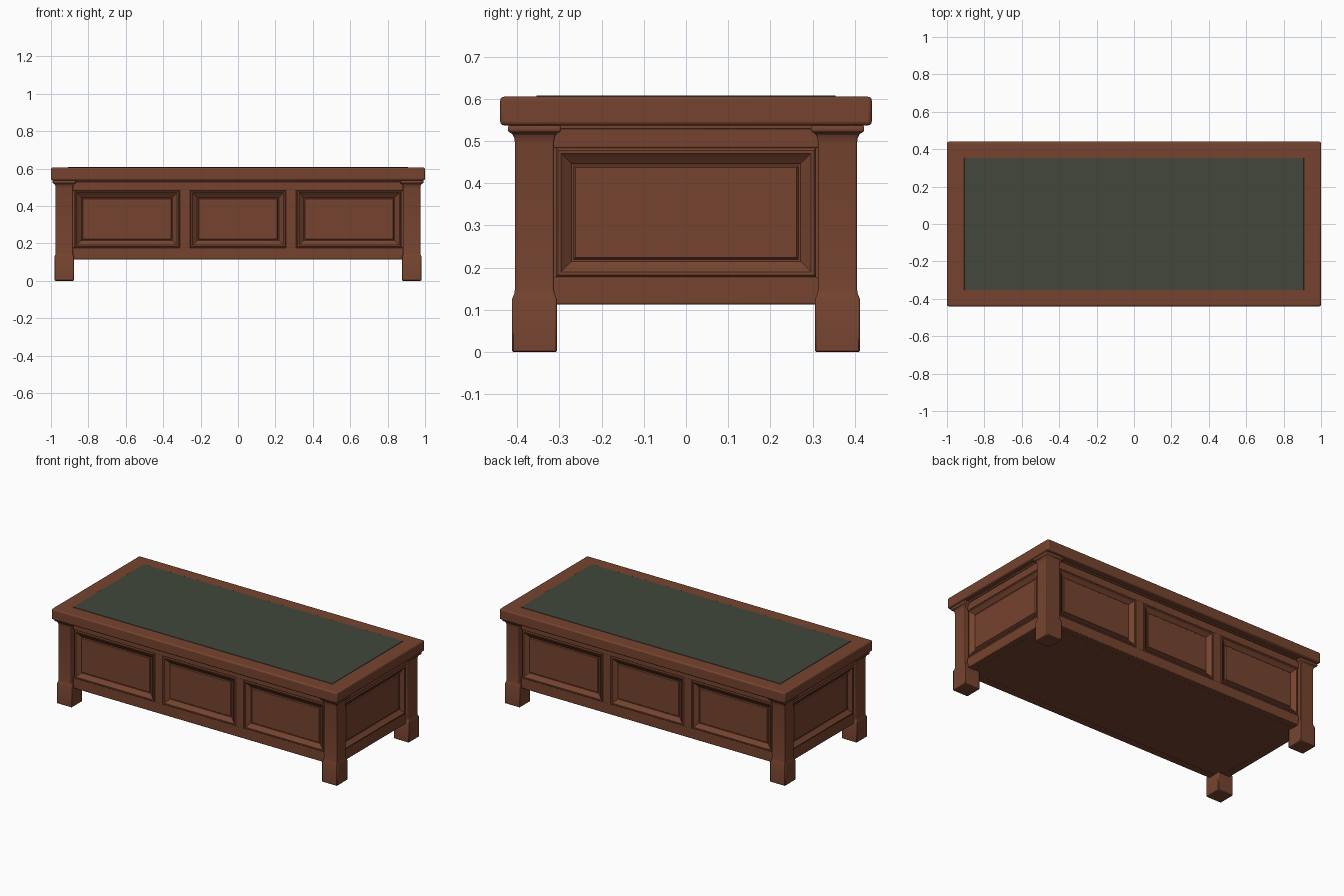
import bpy, bmesh, math
from mathutils import Matrix, Vector

if "Cube" in bpy.data.objects:
    bpy.data.objects.remove(bpy.data.objects["Cube"])


def material(name, rgb):
    m = bpy.data.materials.new(name)
    m.diffuse_color = (*rgb, 1)
    m.use_nodes = True
    m.node_tree.nodes["Principled BSDF"].inputs["Base Color"].default_value = m.diffuse_color
    return m


WOOD = material("red brown wood", (0.18, 0.057, 0.029))
LEATHER = material("dark green leather", (0.054, 0.064, 0.045))


def finish(name, bm, mat, bevel=0.0, segments=2):
    bmesh.ops.recalc_face_normals(bm, faces=bm.faces)
    me = bpy.data.meshes.new(name)
    bm.to_mesh(me)
    bm.free()
    ob = bpy.data.objects.new(name, me)
    bpy.context.collection.objects.link(ob)
    me.materials.append(mat)
    if bevel:
        mod = ob.modifiers.new("soft edges", 'BEVEL')
        mod.width = bevel
        mod.segments = segments
        mod.limit_method = 'ANGLE'
        mod.angle_limit = math.radians(35)
    bpy.ops.object.select_all(action='DESELECT')
    ob.select_set(True)
    bpy.context.view_layer.objects.active = ob
    bpy.ops.object.shade_smooth_by_angle(angle=math.radians(35))
    return ob


def box(name, lo, hi, mat=WOOD, bevel=0.004, turn=None, segments=2):
    bm = bmesh.new()
    bmesh.ops.create_cube(bm, size=1)
    for v in bm.verts:
        v.co = Vector([lo[i] + (hi[i] - lo[i]) * (v.co[i] + 0.5) for i in range(3)])
    if turn:
        bmesh.ops.transform(bm, matrix=turn, verts=bm.verts)
    return finish(name, bm, mat, bevel, segments)


def loft(name, rings, mat=WOOD, bevel=0.0, caps=True, turn=None):
    """Join a stack of four-cornered rings into one skin."""
    bm = bmesh.new()
    loops = [[bm.verts.new(p) for p in ring] for ring in rings]
    for a, b in zip(loops, loops[1:]):
        for i in range(4):
            j = (i + 1) % 4
            bm.faces.new((a[i], a[j], b[j], b[i]))
    bm.faces.new(loops[-1])
    if caps:
        bm.faces.new(loops[0])
    if turn:
        bmesh.ops.transform(bm, matrix=turn, verts=bm.verts)
    return finish(name, bm, mat, bevel)


def panel(name, x0, x1, z0, z1, face, steps, turn):
    """Mitred moulding and raised field; steps are (inset, depth behind face)."""
    rings = []
    for d, depth in steps:
        y = -face + depth
        rings.append([(x0 + d, y, z0 + d), (x1 - d, y, z0 + d),
                      (x1 - d, y, z1 - d), (x0 + d, y, z1 - d)])
    # closed behind the visible field
    rings.insert(0, [(p[0], -face + 0.04, p[2]) for p in rings[0]])
    return loft(name, rings, turn=turn)


# Table top and leather inlay
box("table_top", (-1, -0.44, 0.537), (1, 0.44, 0.605), bevel=0.009, segments=3)
box("leather_inlay", (-0.908, -0.354, 0.60), (0.908, 0.354, 0.608), LEATHER, 0.001)

# Legs: square profile with block foot, shaft and coved capital
LEG = [(0.051, 0.0), (0.053, 0.003), (0.053, 0.126), (0.048, 0.138), (0.046, 0.15),
       (0.046, 0.495), (0.048, 0.508), (0.053, 0.518), (0.061, 0.521),
       (0.063, 0.525), (0.063, 0.532), (0.059, 0.54)]
for sx, xn in ((-1, "left"), (1, "right")):
    for sy, yn in ((-1, "front"), (1, "back")):
        cx, cy = sx * 0.929, sy * 0.359
        rings = [[(cx - h, cy - h, z), (cx + h, cy - h, z),
                  (cx + h, cy + h, z), (cx - h, cy + h, z)] for h, z in LEG]
        loft(f"{yn}_{xn}_leg", rings, bevel=0.004)

# Solid chest core behind the panels
box("chest_core", (-0.925, -0.355, 0.115), (0.925, 0.355, 0.54), bevel=0)

# Panelled walls: (name, rotation, half width, face distance, panel openings)
long_panels = [(-0.875, -0.313), (-0.255, 0.255), (0.313, 0.875)]
WALLS = [("front", 0, 0.885, 0.388, long_panels),
         ("back", math.pi, 0.885, 0.388, long_panels),
         ("right", math.pi / 2, 0.315, 0.958, [(-0.308, 0.308)]),
         ("left", -math.pi / 2, 0.315, 0.958, [(-0.308, 0.308)])]
STEPS = [(0, 0.002), (0.005, -0.003), (0.012, -0.002), (0.02, 0.006), (0.034, 0.014),
         (0.037, 0.018), (0.042, 0.018), (0.046, 0.013)]
for name, angle, half, face, openings in WALLS:
    turn = Matrix.Rotation(angle, 4, 'Z')
    inner = -face + 0.045
    box(f"{name}_top_rail", (-half, -face, 0.483), (half, inner, 0.54), turn=turn)
    box(f"{name}_bottom_rail", (-half, -face, 0.113), (half, inner, 0.178), turn=turn)
    box(f"{name}_cornice", (-half, -face - 0.006, 0.528), (half, inner, 0.54),
        bevel=0.003, turn=turn)
    for i, (a, b) in enumerate(openings):
        panel(f"{name}_panel_{i + 1}", a, b, 0.178, 0.483, face, STEPS, turn)
        if i:
            box(f"{name}_stile_{i}", (openings[i - 1][1], -face, 0.174),
                (a, inner, 0.487), bevel=0.003, turn=turn)
